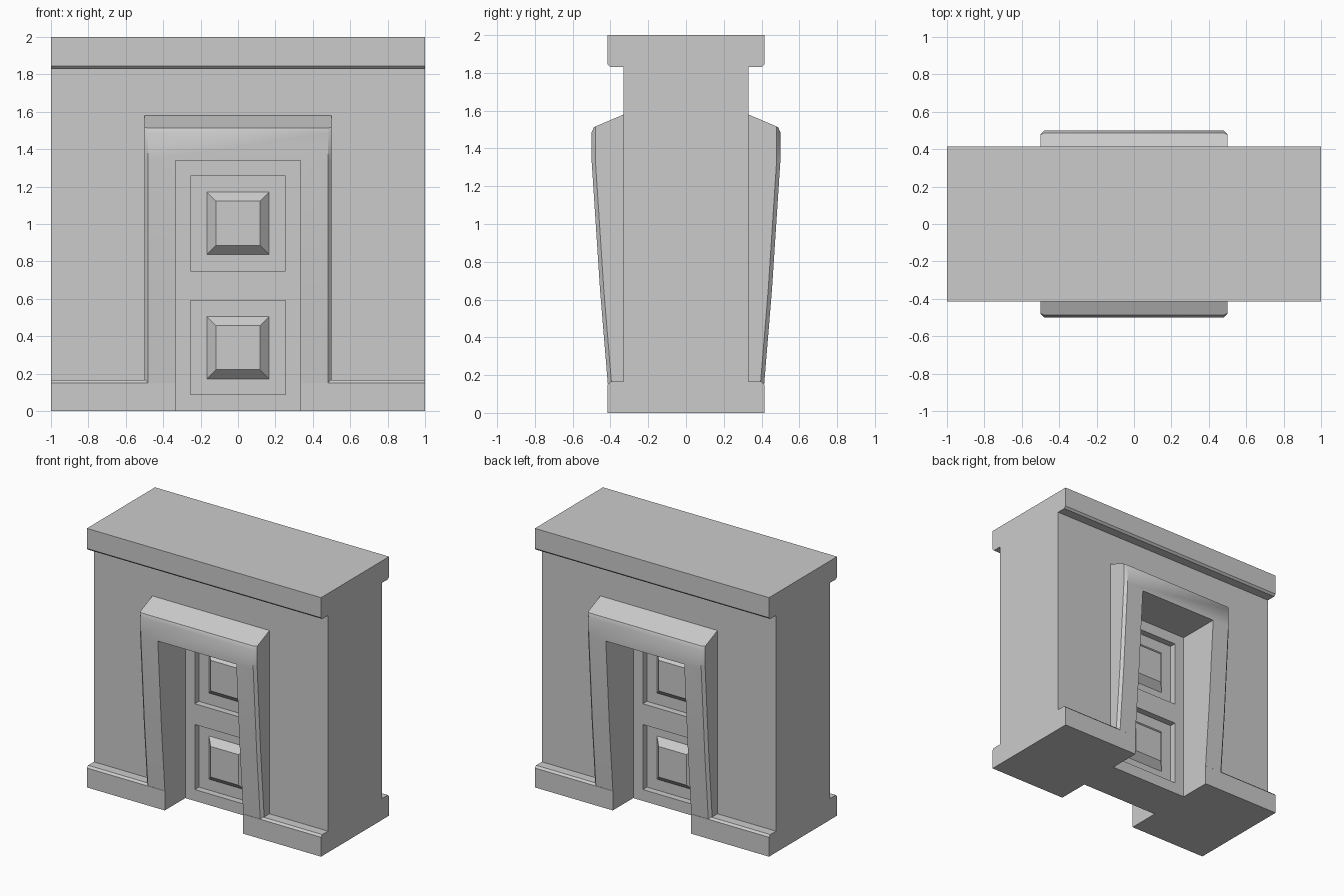
import bpy, bmesh
from math import radians

if "Cube" in bpy.data.objects:
    bpy.data.objects.remove(bpy.data.objects["Cube"])


def loft(name, sections):
    """Skin matching closed sections (lists of xyz) and cap both ends."""
    bm = bmesh.new()
    rings = [[bm.verts.new(p) for p in s] for s in sections]
    for a, b in zip(rings, rings[1:]):
        n = len(a)
        for i in range(n):
            bm.faces.new((a[i], a[(i + 1) % n], b[(i + 1) % n], b[i]))
    bm.faces.new(rings[0])
    bm.faces.new(rings[-1])
    bmesh.ops.recalc_face_normals(bm, faces=bm.faces)
    me = bpy.data.meshes.new(name)
    bm.to_mesh(me)
    bm.free()
    ob = bpy.data.objects.new(name, me)
    bpy.context.collection.objects.link(ob)
    return ob


def along_x(name, stations):
    return loft(name, [[(x, y, z) for y, z in prof] for x, prof in stations])


def rect(hx, z0, z1, y):
    return [(-hx, y, z0), (hx, y, z0), (hx, y, z1), (-hx, y, z1)]


def combine(target, tool, operation):
    mod = target.modifiers.new(operation.lower(), 'BOOLEAN')
    mod.operation, mod.solver, mod.object = operation, 'EXACT', tool
    bpy.context.view_layer.objects.active = target
    bpy.ops.object.modifier_apply(modifier=mod.name)
    bpy.data.objects.remove(tool)


# Wall with plinth and cornice, extruded from its side profile
half = [(0.415, 0), (0.415, 0.15), (0.40, 0.165), (0.33, 0.165),
        (0.33, 1.83), (0.40, 1.83), (0.415, 1.845), (0.415, 2)]
outline = half + [(-y, z) for y, z in reversed(half)]
wall = along_x("wall", [(-1, outline), (1, outline)])

# Sloping door surround: leaning face, narrower at the chamfered sides
outer = [(0.2, 0.1), (0.2, 1.58), (0.33, 1.58), (0.487, 1.513), (0.5, 1.485),
         (0.5, 1.34), (0.455, 0.65), (0.415, 0.165), (0.41, 0.1)]
inner = [(0.2, 0.1), (0.2, 1.58), (0.33, 1.58), (0.478, 1.517), (0.48, 1.505),
         (0.48, 1.34), (0.435, 0.65), (0.395, 0.165), (0.39, 0.1)]
door_y, panel_y = 0.165, 0.115
panels = [(0.0875, 0.59), (0.75, 1.2575)]

for s, side in ((-1, "front"), (1, "back")):
    o = [(s * y, z) for y, z in outer]
    i = [(s * y, z) for y, z in inner]
    combine(wall, along_x("surround", [(-0.5, i), (-0.48, o), (0.48, o), (0.5, i)]), 'UNION')

for s, side in ((-1, "front"), (1, "back")):
    # Doorway opening
    combine(wall, loft("doorway", [rect(0.335, -0.2, 1.34, s * door_y),
                                   rect(0.335, -0.2, 1.34, s * 0.8)]), 'DIFFERENCE')
    for n, (z0, z1) in enumerate(panels):
        # Sunken panel, with a raised bevelled block in its middle
        combine(wall, loft("recess", [rect(0.253, z0, z1, s * panel_y),
                                      rect(0.253, z0, z1, s * 0.3)]), 'DIFFERENCE')
        c = (z0 + z1) / 2
        loft(f"{side}_door_block_{n + 1}",
             [rect(0.167, c - 0.167, c + 0.167, s * panel_y),
              rect(0.118, c - 0.118, c + 0.118, s * (panel_y + 0.05))])

# Soften the rounded top of the surround, keep all other edges crisp
bpy.ops.object.select_all(action='DESELECT')
wall.select_set(True)
bpy.context.view_layer.objects.active = wall
bpy.ops.object.shade_smooth_by_angle(angle=radians(30))
